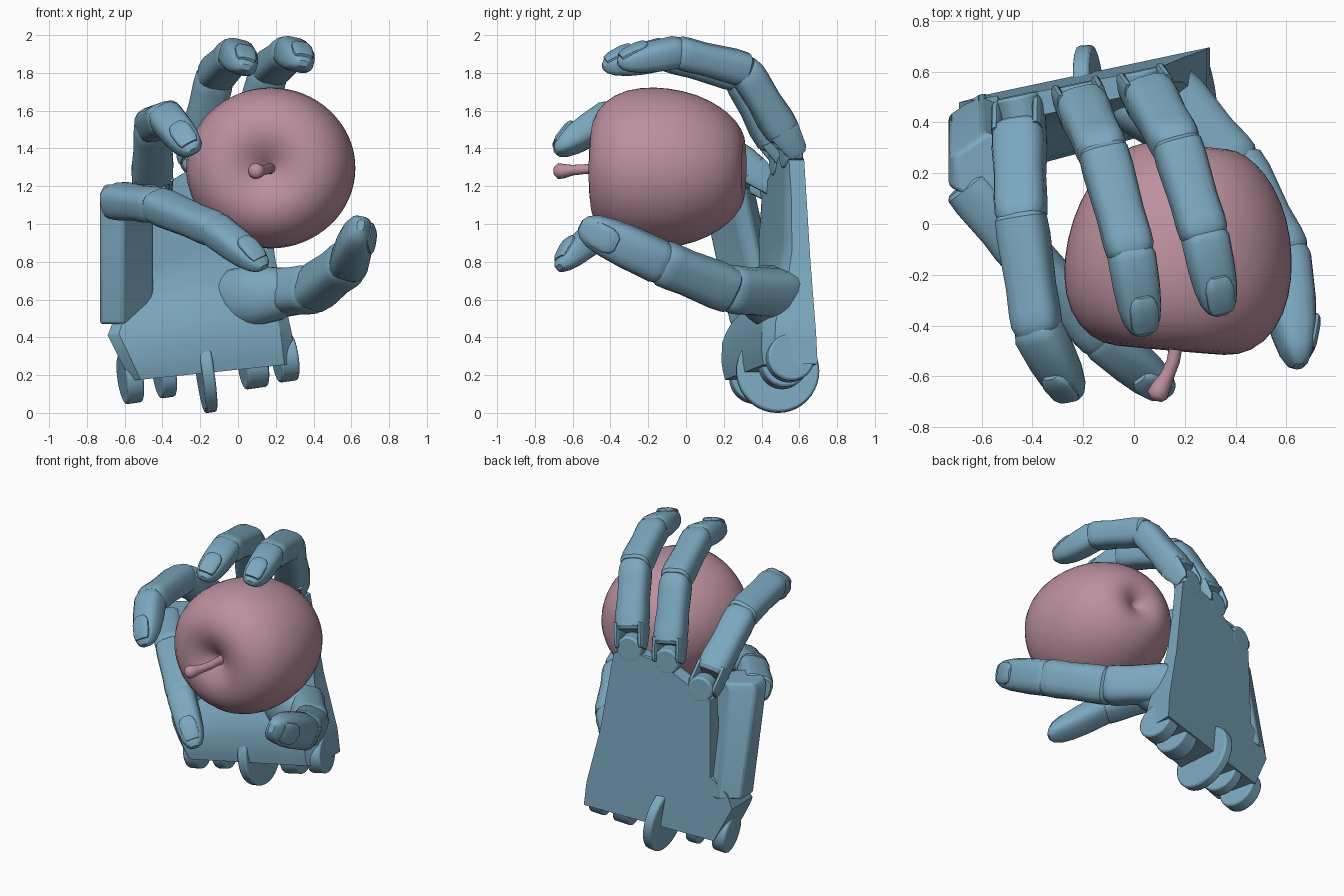
import bpy, bmesh
from math import cos, sin, pi, copysign
from mathutils import Vector as V, Matrix

if "Cube" in bpy.data.objects:
    bpy.data.objects.remove(bpy.data.objects["Cube"])


def material(name, col):
    m = bpy.data.materials.new(name)
    m.diffuse_color = (*col, 1)
    m.use_nodes = True
    m.node_tree.nodes["Principled BSDF"].inputs["Base Color"].default_value = m.diffuse_color
    return m


BLUE = material("hand_blue", (0.20, 0.39, 0.52))
ROSE = material("fruit_rose", (0.50, 0.28, 0.34))


def finish(name, bm, mat=BLUE, angle=30):
    bmesh.ops.recalc_face_normals(bm, faces=bm.faces)
    me = bpy.data.meshes.new(name)
    bm.to_mesh(me)
    bm.free()
    ob = bpy.data.objects.new(name, me)
    bpy.context.collection.objects.link(ob)
    me.materials.append(mat)
    bpy.ops.object.select_all(action='DESELECT')
    ob.select_set(True)
    bpy.context.view_layer.objects.active = ob
    bpy.ops.object.shade_smooth_by_angle(angle=angle * pi / 180)
    return ob


def interp(pts, x):
    if x <= pts[0][0]:
        return pts[0][1]
    for (a, p), (b, q) in zip(pts, pts[1:]):
        if x <= b:
            return p + (q - p) * (x - a) / (b - a)
    return pts[-1][1]


def skin(bm, rings):
    for r, q in zip(rings, rings[1:]):
        for i in range(len(r)):
            j = (i + 1) % len(r)
            bm.faces.new((r[i], r[j], q[j], q[i]))
    bm.faces.new(rings[0])
    bm.faces.new(rings[-1])


def loft(name, a, b, dorsal, profile, n=16, power=0.66):
    # rounded-box sections along a-b; profile rows are (t, half width, half height)
    d = (b - a).normalized()
    up = (dorsal - d * dorsal.dot(d)).normalized()
    side = d.cross(up)
    bm, rings = bmesh.new(), []
    for t, w, h in profile:
        c = a.lerp(b, t)
        ring = []
        for i in range(n):
            k = 2 * pi * (i + 0.5) / n
            x = copysign(abs(cos(k)) ** power, cos(k)) * w
            y = copysign(abs(sin(k)) ** power, sin(k)) * h
            ring.append(bm.verts.new(c + side * x + up * y))
        rings.append(ring)
    skin(bm, rings)
    return finish(name, bm)


def disc(name, c, axis, r, depth, bevel=0.012):
    bm = bmesh.new()
    m = Matrix.Translation(c) @ V(axis).to_track_quat('Z', 'Y').to_matrix().to_4x4()
    bmesh.ops.create_cone(bm, cap_ends=True, segments=40, radius1=r, radius2=r, depth=depth, matrix=m)
    ob = finish(name, bm)
    md = ob.modifiers.new("bevel", 'BEVEL')
    md.width, md.segments, md.limit_method = bevel, 2, 'ANGLE'
    return ob


def finger(name, pts, size, forked, nail_dir=None):
    pts = [V(p) for p in pts]
    dirs = [(q - p).normalized() for p, q in zip(pts, pts[1:])]
    last = len(dirs) - 1
    for i, d in enumerate(dirs):
        a, b = pts[i], pts[i + 1]
        dor = V(nail_dir) if nail_dir else dirs[max(i - 1, 0)] - dirs[min(i + 1, last)]
        dor = (dor - d * dor.dot(d)).normalized()
        w = size * (1.03 - 0.04 * i)
        h = w * 0.93
        if i == last:
            prof = [(-.16, .6, .55), (-.08, .86, .85), (.02, 1, .97), (.4, .97, .92), (.65, .9, .8),
                    (.84, .76, .6), (.95, .54, .4), (1, .25, .18)]
            # nail plate: long rounded tablet sunk into the tip
            c = a.lerp(b, 0.70) + dor * h * 0.66
            e = (d - dor * 0.3).normalized() * 0.075
            loft(name + "_nail", c - e, c + e, dor,
                 [(0, w * .3, .012), (.12, w * .5, .02), (.35, w * .62, .025), (.85, w * .6, .024), (1.05, w * .48, .016)])
        else:
            s = 0.17 if forked and i == 0 else -0.05
            prof = [(s, .86, .8), (s + .04, 1, .97), (s + .2, 1.03, 1.03), (.6, .97, .94), (.84, 1, .98),
                    (.95, .98, .96), (1.03, .84, .82), (1.1, .5, .5)]
            if forked and i == 0:
                # paired prongs straddling the knuckle
                for k in (-1, 1):
                    o = d.cross(dor) * k * w * 0.80
                    loft(name + "_prong", a + o, b + o, dor,
                         [(-.05, .014, .04), (.0, .02, .06), (.25, .02, .085)], 12)
        loft("%s_segment_%d" % (name, i + 1), a, b, dor, [(t, x * w, y * h) for t, x, y in prof])


# palm: flat sloping back, front swelling into the heel
def back_y(x, z):
    return 0.64 + 0.215 * x - 0.03 * z


ACROSS = V((0.97, 0.2, 0.14)).normalized()
BACK = V((-0.21, 0.97, 0.03)).normalized()
LEFT = [(0, -.57), (.25, -.69), (.36, -.65), (.45, -.54), (1, -.53)]
RIGHT = [(0, .30), (.15, .285), (.5, .20), (1, .12)]
TOP = [(0, 1.13), (.15, 1.18), (.5, 1.32), (.85, 1.38), (1, 1.34)]
DEPTH = [(0, .32), (.08, .33), (.2, .31), (.3, .26), (.4, .19), (.55, .14), (1, .10)]
bm, nx, nz = bmesh.new(), 16, 20
rings = []
for j in range(nz + 1):
    t = j / nz
    front, back = [], []
    for i in range(nx + 1):
        s = i / nx
        x = interp(LEFT, t) * (1 - s) + interp(RIGHT, t) * s
        z = (0.17 + 0.09 * s) * (1 - t) + interp(TOP, s) * t
        rim = 0.8 if i in (0, nx) else 1
        depth = max(interp(DEPTH, t) * (1 - 0.15 * s) * rim, 0.08)
        front.append(bm.verts.new((x, back_y(x, z) - depth, z)))
        back.append(bm.verts.new((x, back_y(x, z), z)))
    rings.append(front + back[::-1])
skin(bm, rings)
finish("palm", bm)

# rounded knuckle tabs along the top of the palm
for x, z in ((0.03, 1.38), (-0.22, 1.34), (-0.45, 1.19)):
    disc("knuckle_tab", V((x, back_y(x, z) - 0.05, z)), BACK, 0.085, 0.10)

# outer metacarpal block, leaning forward, carrying the little finger
plan = [(-.73, .27), (-.61, .2), (-.45, .36), (-.45, .44), (-.6, .49), (-.73, .4)]
bm = bmesh.new()
skin(bm, [[bm.verts.new((x + dx, y + dy, z)) for x, y in plan]
          for z, dx, dy in ((.47, 0, .03), (1.16, 0, -.12), (1.21, .025, -.13))])
ob = finish("outer_palm_block", bm)
md = ob.modifiers.new("bevel", 'BEVEL')
md.width, md.segments = 0.015, 2

# wrist hinge
disc("wrist_disc", V((-.175, .485, .22)), ACROSS + V((0, -.12, 0)), 0.22, 0.065)
for x, z, r, w in ((-.57, .185, .135, .09), (-.39, .21, .13, .08), (.08, .255, .125, .12), (.25, .29, .125, .10)):
    disc("wrist_lug", V((x, back_y(x, z) - r - 0.01, z)), ACROSS, r, w)

# fingers
finger("index_finger", [(.03, .565, 1.40), (.17, .31, 1.82), (.28, -.05, 1.91), (.345, -.36, 1.85)], .098, True)
finger("middle_finger", [(-.225, .515, 1.35), (-.12, .28, 1.79), (-.01, -.12, 1.90), (.04, -.44, 1.83)], .098, True)
finger("ring_finger", [(-.455, .45, 1.19), (-.445, .02, 1.53), (-.38, -.42, 1.56), (-.235, -.69, 1.385)], .100, True)
finger("little_finger", [(-.65, .15, 1.125), (-.43, -.12, 1.10), (-.12, -.45, .97), (.14, -.67, .77)], .096, False)

# thumb with its fleshy base
finger("thumb", [(.14, .52, .63), (.40, .22, .655), (.59, -.14, .80), (.65, -.56, .995)], .122, False, (1, -.1, -.15))
loft("thumb_mound", V((-.12, .50, .60)), V((.30, .36, .64)), V((0, 0, 1)),
     [(0, .05, .08), (.2, .10, .15), (.5, .13, .165), (.8, .12, .14), (1, .08, .09)], power=0.9)

# apple: lathed profile, dimpled at both ends
prof = [(.38, 0), (.42, .045), (.465, .12), (.487, .205), (.46, .31), (.365, .398), (.23, .435), (.08, .434),
        (-.08, .398), (-.2, .335), (-.285, .26), (-.33, .18), (-.33, .11), (-.30, .045), (-.26, 0)]
axis = V((-.09, -1, .01)).normalized()
place = (Matrix.Translation((.188, -.02, 1.295)) @ Matrix.Diagonal((1.04, 1, .99, 1))
         @ axis.to_track_quat('Z', 'Y').to_matrix().to_4x4())
bm = bmesh.new()
vs = [bm.verts.new((r, 0, h)) for h, r in prof]
es = [bm.edges.new(e) for e in zip(vs, vs[1:])]
bmesh.ops.spin(bm, geom=vs + es, cent=(0, 0, 0), axis=(0, 0, 1), angle=2 * pi, steps=32, use_duplicate=False)
bmesh.ops.remove_doubles(bm, verts=bm.verts, dist=0.0005)
bmesh.ops.transform(bm, matrix=place, verts=bm.verts)
apple = finish("apple", bm, ROSE, 180)
md = apple.modifiers.new("smooth", 'SUBSURF')
md.levels = md.render_levels = 1

# apple stem flaring to a knob
path = [(.168, -.38, 1.29, .034), (.168, -.46, 1.295, .027), (.155, -.54, 1.29, .026), (.13, -.60, 1.285, .028),
        (.105, -.645, 1.28, .038), (.092, -.675, 1.28, .042), (.085, -.695, 1.28, .022)]
bm, rings = bmesh.new(), []
for i, (x, y, z, r) in enumerate(path):
    d = V(path[min(i + 1, 6)][:3]) - V(path[max(i - 1, 0)][:3])
    q = d.to_track_quat('Z', 'X')
    rings.append([bm.verts.new(V((x, y, z)) + q @ V((r * cos(k * pi / 8), r * sin(k * pi / 8), 0))) for k in range(16)])
skin(bm, rings)
finish("apple_stem", bm, ROSE, 60)
